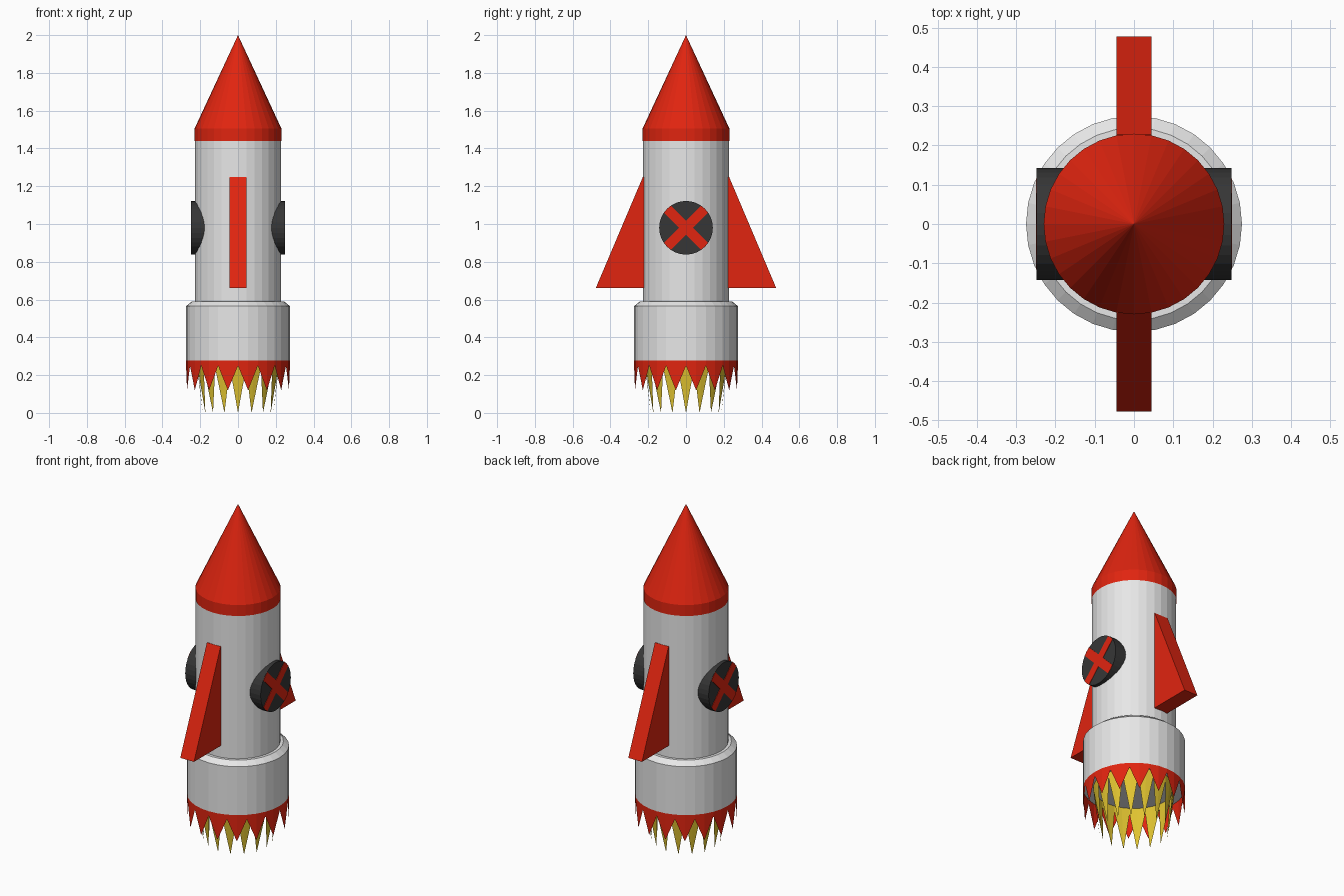
import bpy
import bmesh
from math import sin, cos, pi, sqrt, atan2

cube = bpy.data.objects.get("Cube")
if cube:
    bpy.data.objects.remove(cube, do_unlink=True)


def material(name, rgb):
    m = bpy.data.materials.new(name)
    m.use_nodes = True
    m.diffuse_color = (*rgb, 1)
    m.node_tree.nodes["Principled BSDF"].inputs["Base Color"].default_value = (*rgb, 1)
    return m


RED = material("red", (0.75, 0.018, 0.005))
WHITE = material("light_grey", (0.8, 0.8, 0.8))
DARK = material("charcoal", (0.037, 0.037, 0.037))
YELLOW = material("flame_yellow", (0.75, 0.55, 0.03))
SEG = 32


def make_object(name, verts, faces, mat):
    mesh = bpy.data.meshes.new(name)
    mesh.from_pydata(verts, [], faces)
    bm = bmesh.new()
    bm.from_mesh(mesh)
    bmesh.ops.remove_doubles(bm, verts=bm.verts, dist=0.0001)
    bmesh.ops.recalc_face_normals(bm, faces=bm.faces)
    bm.to_mesh(mesh)
    bm.free()
    mesh.materials.append(mat)
    obj = bpy.data.objects.new(name, mesh)
    bpy.context.collection.objects.link(obj)
    return obj


def polar(r, z, i):
    a = 2 * pi * i / SEG
    return (r * sin(a), -r * cos(a), z)


def lathe(name, profile, mat):
    """Turn a (radius, z) profile around the vertical axis."""
    verts = [polar(r, z, i) for r, z in profile for i in range(SEG)]
    faces = []
    for k in range(len(profile) - 1):
        for i in range(SEG):
            j = (i + 1) % SEG
            faces.append((k * SEG + i, k * SEG + j, (k + 1) * SEG + j, (k + 1) * SEG + i))
    return make_object(name, verts, faces, mat)


def prism(name, outline, axis, low, high, mat):
    """Extrude an outline of (u, z) points along x, or of (y, z) likewise."""
    n = len(outline)
    place = {"x": lambda u, z, d: (d, u, z), "y": lambda u, z, d: (u, d, z)}[axis]
    verts = [place(u, z, d) for d in (low, high) for u, z in outline]
    faces = [tuple(range(n)), tuple(range(n, 2 * n))]
    faces += [(i, (i + 1) % n, n + (i + 1) % n, n + i) for i in range(n)]
    return make_object(name, verts, faces, mat)


def toothed_ring(name, top, valley, tip, phase, mat):
    """Zigzag skirt; each argument pair is (radius, z)."""
    verts = [polar(*top, i) for i in range(SEG)]
    verts += [polar(*(tip if i % 2 == phase else valley), i) for i in range(SEG)]
    faces = [(i, (i + 1) % SEG, SEG + (i + 1) % SEG, SEG + i) for i in range(SEG)]
    return make_object(name, verts, faces, mat)


# Hull: nose, body tube and wide booster with a bevelled shoulder
lathe("nose_cone", [(0.23, 1.44), (0.23, 1.505), (0, 2)], RED)
lathe("body_tube", [(0.228, 0.58), (0.228, 1.45)], WHITE)
lathe("booster", [(0, 0.277), (0.275, 0.277), (0.275, 0.565),
                  (0.245, 0.59), (0.22, 0.59)], WHITE)

# Exhaust: red outer teeth and yellow flame spikes
toothed_ring("exhaust_teeth", (0.275, 0.277), (0.275, 0.25), (0.275, 0.12), 1, RED)
toothed_ring("flame_spikes", (0.22, 0.277), (0.218, 0.24), (0.187, 0), 0, YELLOW)

# Side fins, front and back
for name, s in (("front_fin", -1), ("back_fin", 1)):
    prism(name, [(s * 0.2, 0.66), (s * 0.478, 0.66), (s * 0.228, 1.25), (s * 0.2, 1.25)],
          "x", -0.045, 0.045, RED)

# Round ports with a diagonal cross on each side
R, W, CZ = 0.142, 0.026, 0.98
circle = [(R * sin(2 * pi * i / SEG), CZ + R * cos(2 * pi * i / SEG)) for i in range(SEG)]
cross = []
half = atan2(W, sqrt(R * R - W * W))
for k in range(4):
    a = pi / 4 + k * pi / 2
    for r, t in ((R * 0.99, a - half), (R * 0.99, a), (R * 0.99, a + half),
                 (W * sqrt(2), a + pi / 4)):
        cross.append((r * cos(t), CZ + r * sin(t)))
for side, s in (("left", 1), ("right", -1)):
    prism(side + "_port", circle, "x", s * 0.15, s * 0.248, DARK)
    prism(side + "_port_cross", cross, "x", s * 0.246, s * 0.25, RED)
